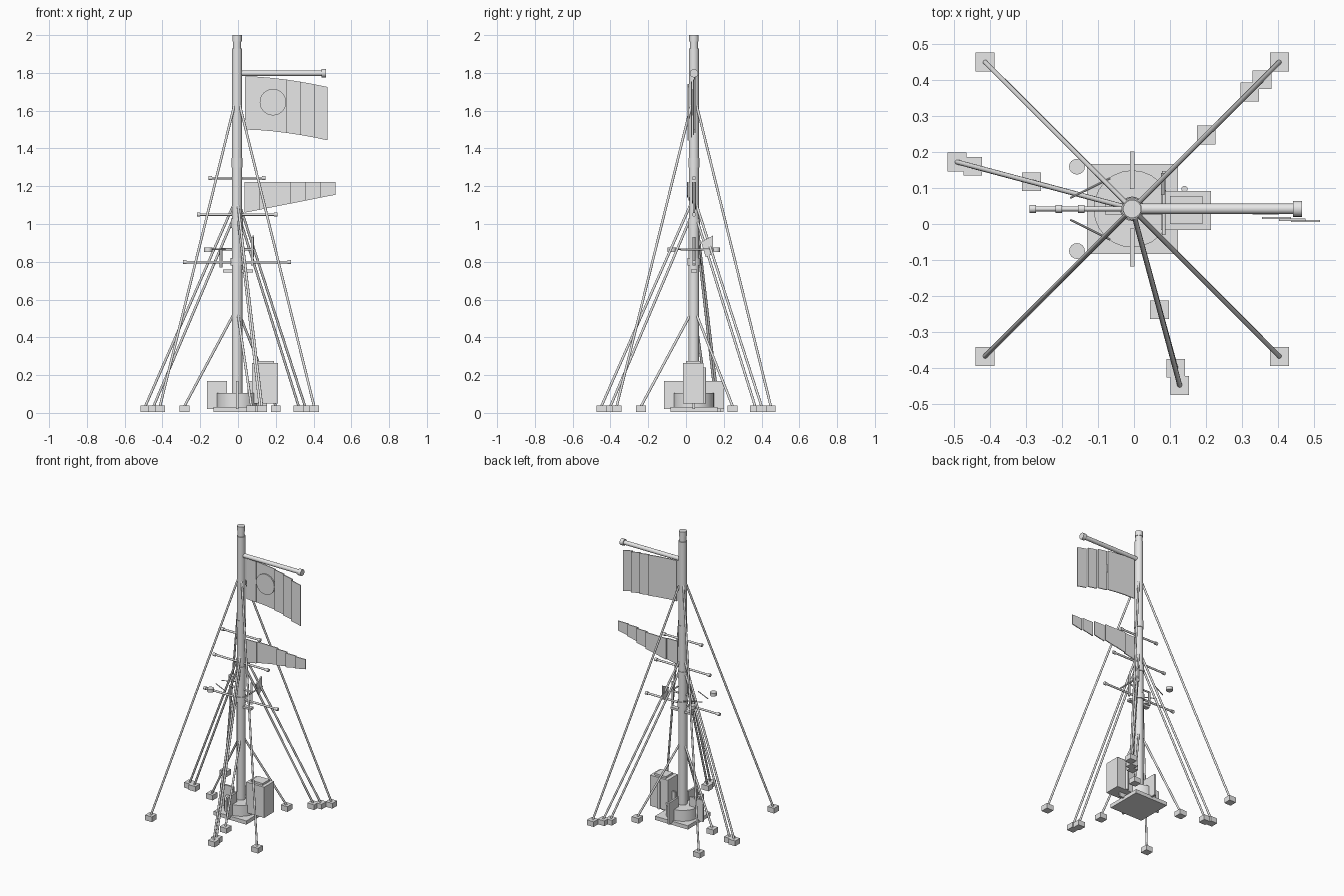
import bpy, bmesh, math
from mathutils import Vector

if "Cube" in bpy.data.objects:
    bpy.data.objects.remove(bpy.data.objects["Cube"])

MX, MY = -0.005, 0.042          # mast axis

grey = bpy.data.materials.new("light_grey")
grey.diffuse_color = (0.8, 0.8, 0.8, 1)
grey.use_nodes = True
grey.node_tree.nodes["Principled BSDF"].inputs["Base Color"].default_value = grey.diffuse_color


def finish(ob, name, smooth=False):
    ob.name = name
    ob.data.materials.append(grey)
    if smooth:
        bpy.ops.object.shade_smooth_by_angle(angle=math.radians(40))
    return ob


def box(name, lo, hi):
    lo, hi = Vector(lo), Vector(hi)
    bpy.ops.mesh.primitive_cube_add(size=1, location=(lo + hi) / 2)
    ob = bpy.context.object
    ob.scale = hi - lo
    return finish(ob, name)


def rod(name, a, b, r, sides=12):
    """Cylinder between two points."""
    a, b = Vector(a), Vector(b)
    d = b - a
    bpy.ops.mesh.primitive_cylinder_add(vertices=sides, radius=r, depth=d.length,
                                        location=(a + b) / 2)
    ob = bpy.context.object
    ob.rotation_euler = d.to_track_quat('Z', 'Y').to_euler()
    return finish(ob, name, True)


def ring(name, z0, z1, r):
    return rod(name, (MX, MY, z0), (MX, MY, z1), r, sides=24)


def plate(name, pts, y, t):
    """Upright plate from an x-z outline."""
    bm = bmesh.new()
    face = bm.faces.new([bm.verts.new((x, y - t / 2, z)) for x, z in pts])
    ext = bmesh.ops.extrude_face_region(bm, geom=[face])
    bmesh.ops.translate(bm, vec=(0, t, 0),
                        verts=[v for v in ext["geom"] if isinstance(v, bmesh.types.BMVert)])
    # the starting face stays behind as the front cap
    bmesh.ops.recalc_face_normals(bm, faces=bm.faces)
    me = bpy.data.meshes.new(name)
    bm.to_mesh(me)
    bm.free()
    ob = bpy.data.objects.new(name, me)
    bpy.context.collection.objects.link(ob)
    return finish(ob, name)


# Base plate, drum and radial fins
box("base_plate", (-0.13, -0.083, 0.004), (0.122, 0.166, 0.03))
ring("base_drum", 0.03, 0.105, 0.107)
for i in range(4):
    fin = box("base_fin", (-0.0525, -0.0065, -0.075), (0.0525, 0.0065, 0.075))
    a = i * math.pi / 2
    fin.rotation_euler.z = a
    fin.location = (MX + 0.107 * math.cos(a), MY + 0.107 * math.sin(a), 0.095)

# Mast, its collars and its cap
ring("lower_mast", 0.03, 1.0, 0.028)
ring("upper_mast", 1.0, 1.93, 0.027)
ring("mast_neck", 1.93, 1.97, 0.022)
ring("mast_cap", 1.965, 2.0, 0.025)
for z0, z1, r in ((0.78, 0.82, 0.034), (0.98, 1.03, 0.032), (1.3, 1.35, 0.03)):
    ring("mast_collar", z0, z1, r)

# Equipment cabinet
box("cabinet", (0.075, -0.017, 0.05), (0.213, 0.092, 0.263))
box("cabinet_lid", (0.1, 0.0, 0.263), (0.19, 0.077, 0.276))
rod("cabinet_conduit", (0.14, 0.097, 0.05), (0.14, 0.097, 0.24), 0.009)

# Guy rods: foot x, foot y, attachment height
GUYS = [(-0.413, 0.449, 1.63), (0.403, 0.449, 1.63), (-0.413, -0.367, 1.63), (0.403, -0.367, 1.63),
        (-0.491, 0.172, 1.1), (-0.447, 0.16, 1.03), (-0.284, 0.117, 0.52),
        (0.355, 0.40, 1.1), (0.321, 0.366, 1.03), (0.2, 0.247, 0.52),
        (0.127, -0.448, 1.1), (0.116, -0.40, 1.03), (0.071, -0.238, 0.52)]
for x, y, z in GUYS:
    d = Vector((x - MX, y - MY, 0)).normalized() * 0.02
    rod("guy_rod", (MX + d.x, MY + d.y, z), (x, y, 0.035), 0.0068, sides=12)
    box("guy_foot", (x - 0.026, y - 0.026, 0.004), (x + 0.026, y + 0.026, 0.04))

# Cross arms with end knobs
for z, h in ((0.798, 0.285), (1.05, 0.213), (1.243, 0.15)):
    rod("cross_arm", (MX - h, MY, z), (MX + h, MY, z), 0.0068)
    for s in (-1, 1):
        rod("arm_knob", (MX + s * (h - 0.018), MY, z), (MX + s * h, MY, z), 0.011)

# Top boom
rod("boom", (0.0, MY, 1.798), (0.45, MY, 1.798), 0.0145, sides=20)
rod("boom_end", (0.441, MY, 1.798), (0.466, MY, 1.798), 0.022, sides=20)

# Upper banner: staggered strips sagging outward, with a round emblem plate
for i, y in enumerate((0.046, 0.048, 0.048, 0.04, 0.029, 0.012)):
    x0, x1 = 0.037 + 0.073 * i, 0.037 + 0.073 * (i + 1)
    s0, s1 = 0.057 * (i / 6) ** 1.7, 0.057 * ((i + 1) / 6) ** 1.7
    plate("banner_strip", [(x0, 1.5 - s0), (x1, 1.5 - s1), (x1, 1.782 - s1), (x0, 1.782 - s0)],
          y, 0.006)
rod("banner_disc", (0.185, 0.034, 1.645), (0.185, 0.043, 1.645), 0.07, sides=32)

# Lower pennant: strips tapering outward
for i, y in enumerate((0.042, 0.05, 0.048, 0.034, 0.017, 0.008)):
    x0, x1 = 0.035 + 0.08 * i, 0.035 + 0.08 * (i + 1)
    b0, b1 = 1.06 + 0.0158 * i, 1.06 + 0.0158 * (i + 1)
    plate("pennant_strip", [(x0, b0), (x1, b1), (x1, 1.222), (x0, 1.222)], y, 0.006)

# Lamps and their slanted stays
for s in (-1, 1):
    rod("lamp", (-0.158, MY + s * 0.117, 0.853), (-0.158, MY + s * 0.117, 0.875), 0.022, sides=16)
    rod("lamp_stay", (-0.177, MY + s * 0.03, 0.866), (-0.066, MY + s * 0.085, 0.866), 0.003, sides=8)

# Equipment bracket
rod("bracket_post", (-0.09, MY, 0.77), (-0.09, MY, 0.868), 0.007)
rod("bracket_bar", (-0.09, MY, 0.866), (0.08, MY, 0.866), 0.006)
box("bracket_shelf", (-0.08, MY - 0.015, 0.743), (0.08, MY + 0.015, 0.758))

# Reflector panel with its post and side arm, facing sideways
rod("reflector_post", (0.075, MY, 0.78), (0.075, MY, 0.93), 0.007)
rod("reflector_arm", (0.083, -0.03, 0.866), (0.083, 0.147, 0.866), 0.005)
panel = plate("reflector_panel", [(0.08, 0.905), (0.104, 0.825), (0.142, 0.842), (0.142, 0.938)],
              -0.08, 0.009)
panel.rotation_euler.z = math.pi / 2
